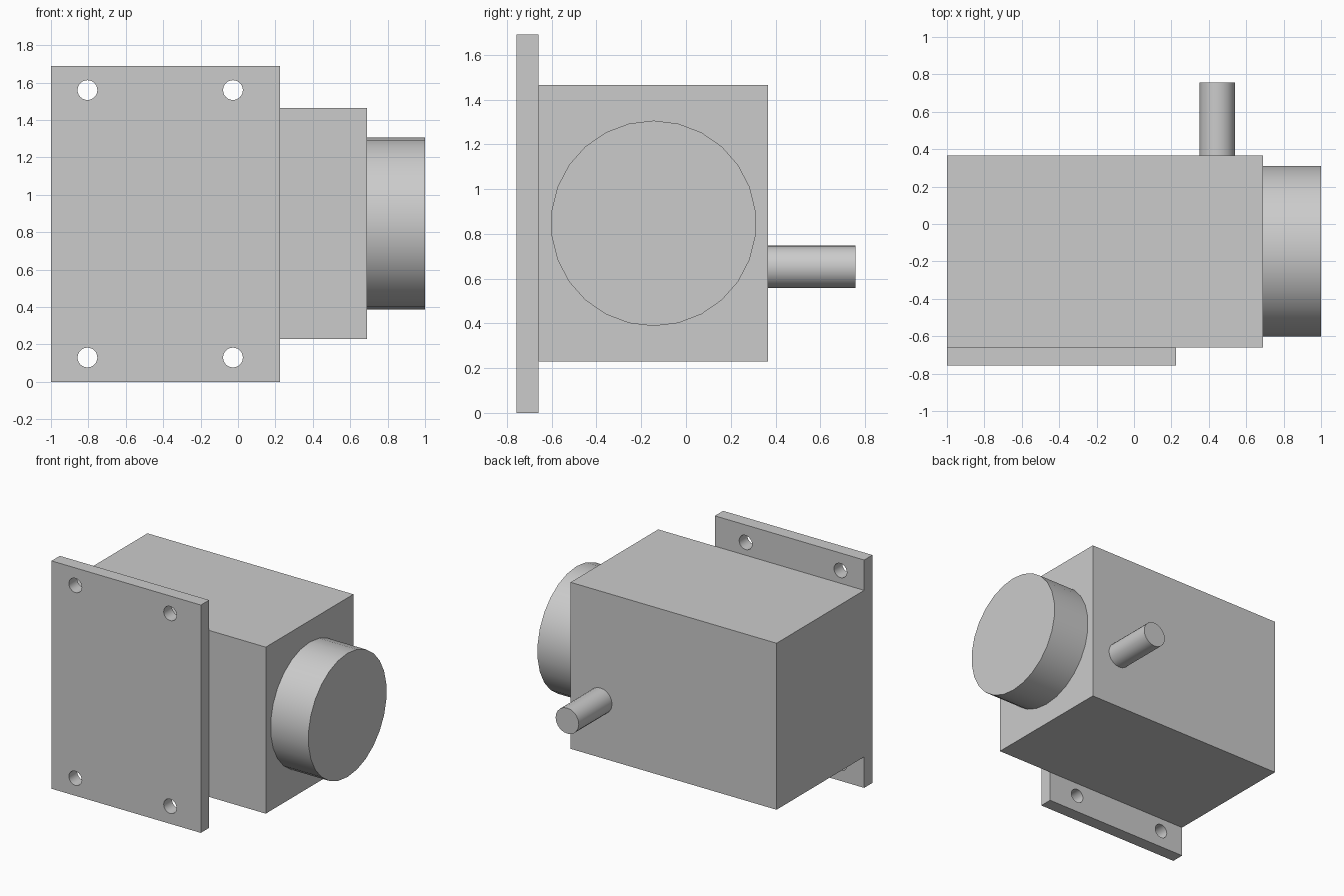
import bpy, bmesh, math
from mathutils import Matrix, Vector

if "Cube" in bpy.data.objects:
    bpy.data.objects.remove(bpy.data.objects["Cube"], do_unlink=True)

grey = bpy.data.materials.new("plain grey")
grey.use_nodes = True
colour = (0.6, 0.6, 0.6, 1)
grey.diffuse_color = colour
for node in grey.node_tree.nodes:
    if node.type == 'BSDF_PRINCIPLED':
        node.inputs["Base Color"].default_value = colour

# Rotations that lay a z-aligned cylinder along x or y, with a corner at the top
ALONG_X = Matrix(((0, 0, 1), (1, 0, 0), (0, 1, 0))).to_4x4()
ALONG_Y = Matrix.Rotation(math.pi / 2, 4, 'X')


def finish(name, bm):
    mesh = bpy.data.meshes.new(name)
    bm.to_mesh(mesh)
    bm.free()
    mesh.materials.append(grey)
    obj = bpy.data.objects.new(name, mesh)
    bpy.context.collection.objects.link(obj)
    return obj


def box(name, low, high):
    low, high = Vector(low), Vector(high)
    bm = bmesh.new()
    bmesh.ops.create_cube(bm, size=1, matrix=Matrix.Translation((low + high) / 2)
                          @ Matrix.Diagonal(high - low).to_4x4())
    return finish(name, bm)


def add_cylinder(bm, centre, radius, length, turn, sides):
    bmesh.ops.create_cone(bm, cap_ends=True, segments=sides, radius1=radius, radius2=radius,
                          depth=length, matrix=Matrix.Translation(centre) @ turn)


def cylinder(name, *shape):
    bm = bmesh.new()
    add_cylinder(bm, *shape)
    return finish(name, bm)


def smooth(obj):
    bpy.ops.object.select_all(action='DESELECT')
    obj.select_set(True)
    bpy.context.view_layer.objects.active = obj
    bpy.ops.object.shade_smooth_by_angle(angle=math.radians(35))


# Housing block
box("housing", (-1, -0.66, 0.23), (0.69, 0.367, 1.465))

# Mounting plate with four screw holes
plate = box("mounting_plate", (-1, -0.757, 0), (0.225, -0.66, 1.69))
bm = bmesh.new()
for x in (-0.805, -0.027):
    for z in (0.13, 1.56):
        add_cylinder(bm, (x, -0.71, z), 0.053, 0.4, ALONG_Y, 24)
cutter = finish("hole_cutter", bm)
cutter.hide_render = True
cut = plate.modifiers.new("screw holes", 'BOOLEAN')
cut.object = cutter
cut.solver = 'EXACT'
bpy.context.view_layer.objects.active = plate
bpy.ops.object.modifier_apply(modifier=cut.name)
bpy.data.objects.remove(cutter, do_unlink=True)
smooth(plate)

# Round end cap and rear shaft
smooth(cylinder("end_cap", (0.845, -0.145, 0.847), 0.459, 0.31, ALONG_X, 26))
smooth(cylinder("rear_shaft", (0.445, 0.562, 0.652), 0.095, 0.39, ALONG_Y, 20))
